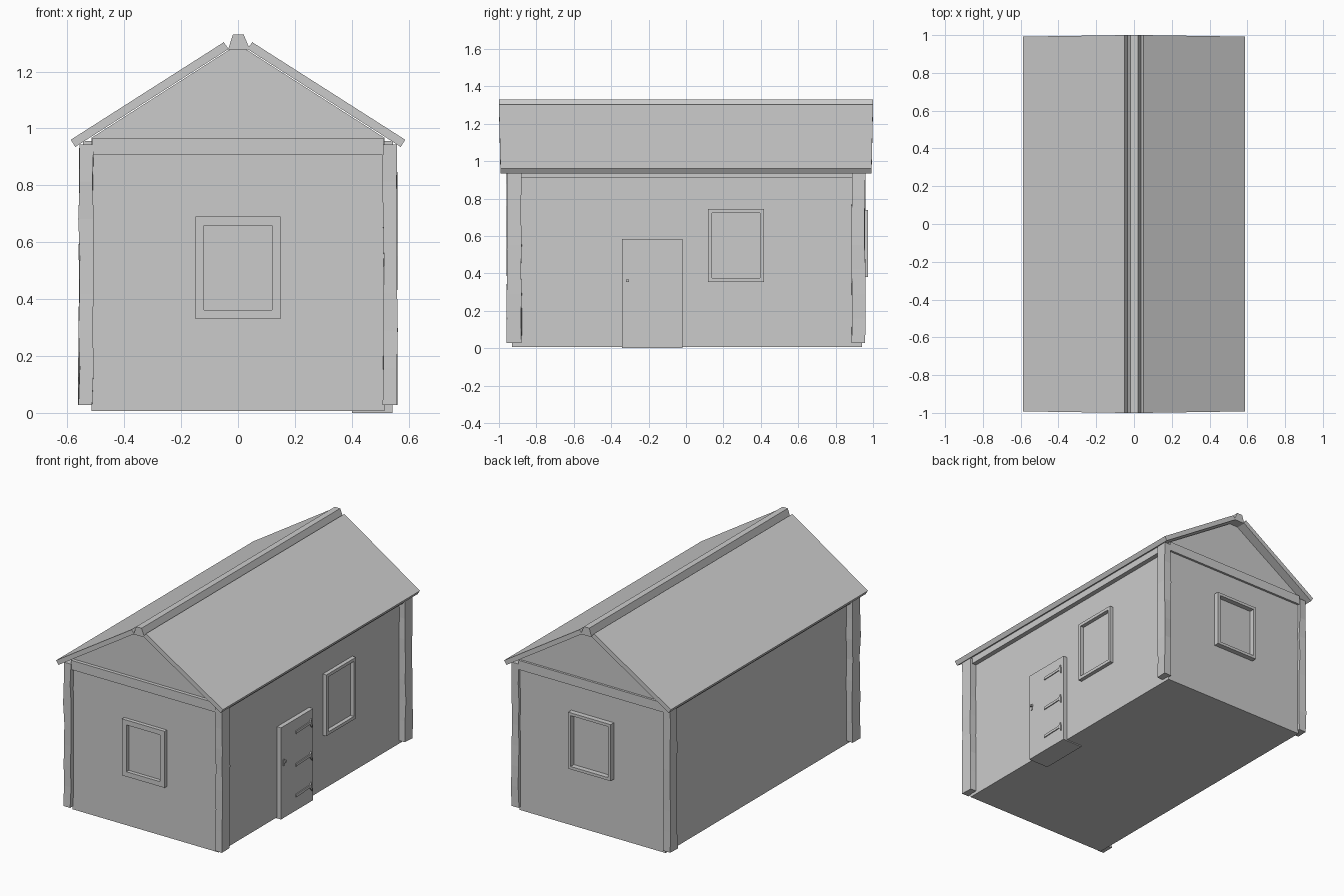
import bpy
import bmesh
import random
from mathutils import Vector

random.seed(4)
cube = bpy.data.objects.get("Cube")
if cube:
    bpy.data.objects.remove(cube, do_unlink=True)

GREY = (0.6, 0.6, 0.6, 1.0)
plain = bpy.data.materials.new("plain grey")
plain.use_nodes = True
plain.diffuse_color = GREY
plain.node_tree.nodes["Principled BSDF"].inputs["Base Color"].default_value = GREY


def finish(name, bm):
    bmesh.ops.recalc_face_normals(bm, faces=bm.faces)
    mesh = bpy.data.meshes.new(name)
    bm.to_mesh(mesh)
    bm.free()
    mesh.materials.append(plain)
    obj = bpy.data.objects.new(name, mesh)
    bpy.context.collection.objects.link(obj)
    return obj


def prism(name, profile, start, end, place):
    """Extrude a 2D profile from start to end; place maps (u, v, depth) to a point."""
    bm = bmesh.new()
    rings = [[bm.verts.new(place(u, v, d)) for u, v in profile] for d in (start, end)]
    bm.faces.new(rings[0])
    bm.faces.new(rings[1])
    n = len(profile)
    for i in range(n):
        j = (i + 1) % n
        bm.faces.new((rings[0][i], rings[0][j], rings[1][j], rings[1][i]))
    return finish(name, bm)


def along_y(u, v, d):
    return Vector((u, d, v))


def along_x(u, v, d):
    return Vector((d, u, v))


def rect(u0, u1, v0, v1):
    return [(u0, v0), (u1, v0), (u1, v1), (u0, v1)]


def window_frame(name, outer, border, wall, front, place):
    """Rectangular ring with a slightly bevelled outer edge, open to the wall."""
    u0, u1, v0, v1 = outer
    bm = bmesh.new()
    steps = [(0, wall), (0, front), (border, front), (border, wall)]
    loops = []
    for inset, depth in steps:
        corners = rect(u0 + inset, u1 - inset, v0 + inset, v1 - inset)
        loops.append([bm.verts.new(place(u, v, depth)) for u, v in corners])
    for a in range(4):
        b = (a + 1) % 4
        for i in range(4):
            j = (i + 1) % 4
            bm.faces.new((loops[a][i], loops[a][j], loops[b][j], loops[b][i]))
    return finish(name, bm)


def corner_post(name, x0, x1, y0, y1):
    """Roughly hewn timber with small wobbles up its height."""
    bm = bmesh.new()
    rings = []
    for k in range(8):
        z = 0.027 + k * 0.131
        jig = lambda: random.uniform(-0.003, 0.003)
        rings.append([bm.verts.new((x + jig(), y + jig(), z))
                      for x, y in rect(x0, x1, y0, y1)])
    for low, high in zip(rings, rings[1:]):
        for i in range(4):
            j = (i + 1) % 4
            bm.faces.new((low[i], low[j], high[j], high[i]))
    bm.faces.new(rings[0])
    bm.faces.new(rings[-1])
    return finish(name, bm)


# House body with gables
half = [(0.515, 0.007), (0.515, 0.967), (0.03, 1.277)]
prism("house_body", half + [(-x, z) for x, z in reversed(half)], -0.93, 0.94, along_y)

# Roof slopes, mirrored, with eave corners drawn in a little
for side, label in ((1, "left"), (-1, "right")):
    slope = [(0.588, 0.96), (0.05, 1.303), (0.033, 1.279), (0.572, 0.935)]
    roof = prism("roof_" + label, [(side * x, z) for x, z in slope], -1, 1, along_y)
    for v in roof.data.vertices:
        if v.co.z < 1:
            v.co.y *= 0.992

# Ridge beam
prism("ridge_beam", [(-0.035, 1.277), (0.042, 1.277), (0.02, 1.33), (-0.018, 1.33)],
      -1, 1, along_y)

# Corner posts
for sx, xl in ((1, "left"), (-1, "right")):
    for y0, y1, yl in ((-0.957, -0.88, "front"), (0.887, 0.957, "back")):
        corner_post(f"{yl}_{xl}_post", sx * 0.51, sx * 0.559, y0, y1)

# Eave beams along the sides and tie beams across the gables
for s, label in ((1, "left"), (-1, "right")):
    prism(label + "_eave_beam", rect(-0.88, 0.89, 0.91, 0.955),
          s * 0.51, s * 0.545, along_x)
prism("front_tie_beam", rect(-0.512, 0.512, 0.907, 0.966), -0.92, -0.952, along_y)
prism("back_tie_beam", rect(-0.512, 0.512, 0.907, 0.966), 0.93, 0.954, along_y)

# Window frames
window_frame("front_window_frame", (-0.15, 0.15, 0.33, 0.69), 0.031, -0.925, -0.954, along_y)
window_frame("back_window_frame", (-0.15, 0.15, 0.38, 0.74), 0.018, 0.935, 0.973, along_y)
window_frame("side_window_frame", (0.118, 0.416, 0.354, 0.744), 0.02, 0.51, 0.54, along_x)

# Door
prism("door", rect(-0.343, -0.02, 0, 0.584), 0.4, 0.543, along_x)

# Strap hinges and their forked brackets
for n, z in enumerate((0.098, 0.294, 0.502)):
    strap = [(-0.197, z - 0.01), (-0.05, z - 0.004), (-0.05, z + 0.012), (-0.197, z + 0.007)]
    prism(f"hinge_strap_{n}", strap, 0.54, 0.549, along_x)
    fork = [(-0.056, z - 0.006), (-0.036, z - 0.032), (-0.04, z - 0.006),
            (-0.04, z + 0.012), (-0.044, z + 0.028), (-0.056, z + 0.012)]
    prism(f"hinge_bracket_{n}", fork, 0.54, 0.551, along_x)

# Door handle
prism("handle_plate", rect(-0.322, -0.311, 0.335, 0.375), 0.54, 0.548, along_x)
prism("handle_grip", rect(-0.32, -0.306, 0.355, 0.367), 0.545, 0.558, along_x)
